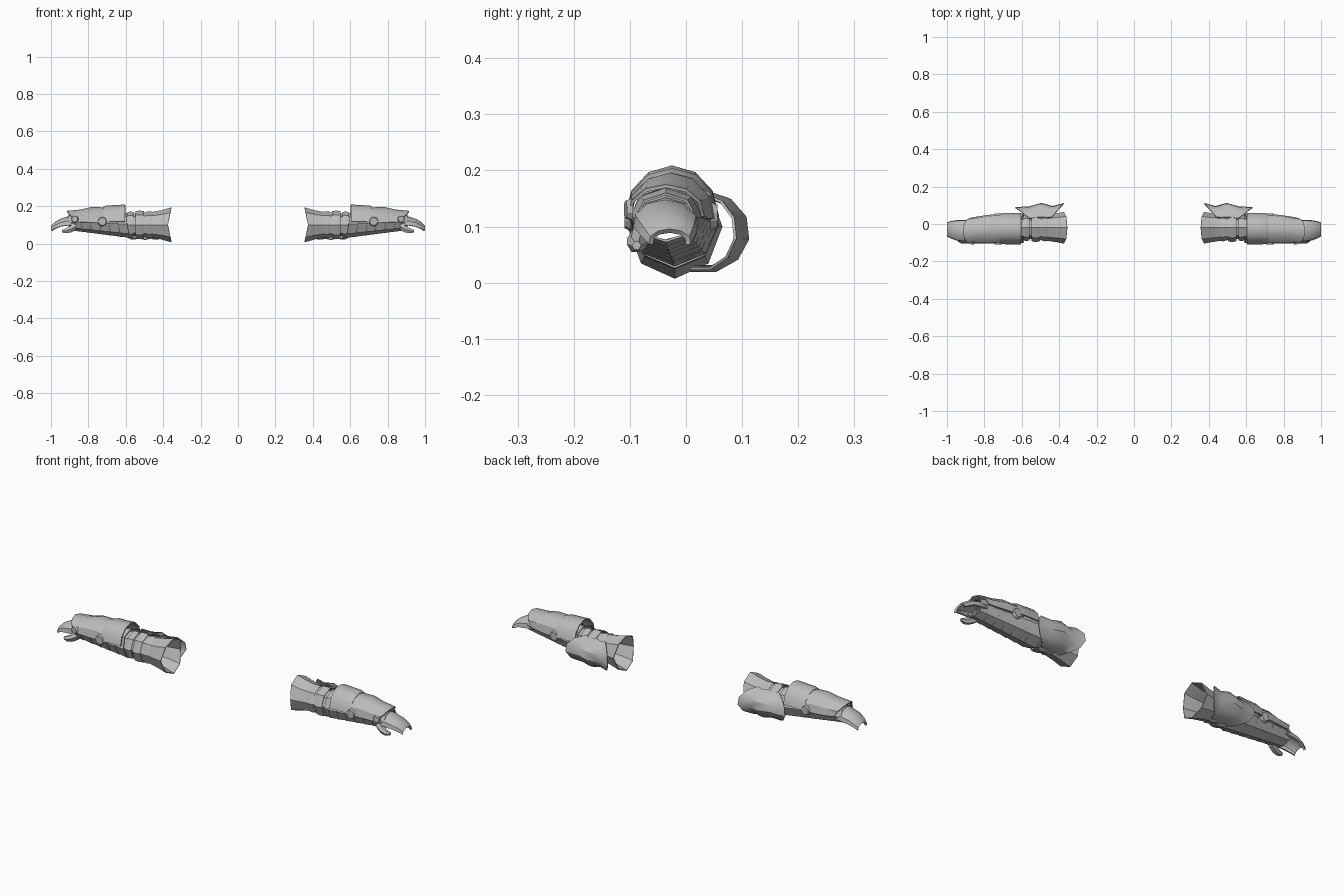
import bpy, bmesh, math
from mathutils import Vector

cube = bpy.data.objects.get("Cube")
if cube:
    bpy.data.objects.remove(cube)

steel = bpy.data.materials.new("grey steel")
steel.use_nodes = True
steel.diffuse_color = (0.5, 0.5, 0.5, 1)
steel.node_tree.nodes["Principled BSDF"].inputs["Base Color"].default_value = (0.5, 0.5, 0.5, 1)


def finish(name, bm, thick=0.0, angle=32):
    """Turn a bmesh into a shaded part with its mirrored twin."""
    me = bpy.data.meshes.new(name)
    bm.to_mesh(me)
    bm.free()
    me.materials.append(steel)
    ob = bpy.data.objects.new(name, me)
    bpy.context.collection.objects.link(ob)
    bpy.ops.object.select_all(action='DESELECT')
    ob.select_set(True)
    bpy.context.view_layer.objects.active = ob
    if thick:
        mod = ob.modifiers.new("thickness", 'SOLIDIFY')
        mod.thickness, mod.offset = thick, -1
        bpy.ops.object.modifier_apply(modifier=mod.name)
    bpy.ops.object.shade_smooth_by_angle(angle=math.radians(angle))
    mod = ob.modifiers.new("other arm", 'MIRROR')
    mod.use_mirror_merge = False
    return ob


def loft(name, rings, start=0, end=360, n=8, thick=0.004, shift=None):
    """Sheet through rings (x, centre y, centre z, radius y, radius z)."""
    closed = end - start == 360
    count = n if closed else n + 1
    bm = bmesh.new()
    rows = []
    for i, (x, cy, cz, ry, rz) in enumerate(rings):
        row = []
        for j in range(count):
            a = math.radians(start + (end - start) * j / n)
            px = x + (shift(i, x, a) if shift else 0)
            row.append(bm.verts.new((px, cy + ry * math.cos(a), cz + rz * math.sin(a))))
        rows.append(row)
    for r0, r1 in zip(rows, rows[1:]):
        for j in range(n):
            k = (j + 1) % count
            bm.faces.new((r0[j], r0[k], r1[k], r1[j]))
    return finish(name, bm, thick)


def tube(name, path, n=6):
    """Capped tube through (point, radius) pairs running along x."""
    bm = bmesh.new()
    rows = []
    for (x, y, z), r in path:
        rows.append([bm.verts.new((x, y + r * math.cos(2 * math.pi * j / n),
                                   z + r * math.sin(2 * math.pi * j / n))) for j in range(n)])
    for r0, r1 in zip(rows, rows[1:]):
        for j in range(n):
            k = (j + 1) % n
            bm.faces.new((r0[j], r0[k], r1[k], r1[j]))
    bm.faces.new(rows[0][::-1])
    bm.faces.new(rows[-1])
    bmesh.ops.recalc_face_normals(bm, faces=bm.faces)
    return finish(name, bm, 0, 50)


def disc(name, centre, normal, r, depth):
    bm = bmesh.new()
    bmesh.ops.create_cone(bm, cap_ends=True, segments=10, radius1=r, radius2=r * 0.8, depth=depth)
    quat = Vector(normal).to_track_quat('Z', 'Y')
    for v in bm.verts:
        v.co = quat @ v.co + Vector(centre)
    finish(name, bm)


# Flared upper arm cuff with a peaked open rim
loft("upper_arm_cuff", [(0.375, -0.02, 0.1, 0.085, 0.093), (0.41, -0.02, 0.1, 0.078, 0.078),
                        (0.46, -0.02, 0.1, 0.07, 0.069), (0.53, -0.02, 0.1, 0.064, 0.064)],
     shift=lambda i, x, a: -0.018 * abs(math.sin(a)) if i == 0 else 0)

# Elbow sleeve and its straps, narrower on the inner side of the joint
loft("elbow_sleeve", [(0.49, -0.02, 0.1, 0.062, 0.062), (0.56, -0.02, 0.1, 0.06, 0.06),
                      (0.63, -0.02, 0.1, 0.066, 0.064)])
for k, (x, w, r) in enumerate([(0.475, 0.03, 0.070), (0.525, 0.044, 0.074), (0.575, 0.034, 0.069)]):
    loft(f"elbow_strap_{k + 1}", [(x - w / 2, -0.02, 0.1, r - 0.002, r), (x, -0.02, 0.1, r + 0.003, r + 0.002),
                                  (x + w / 2, -0.02, 0.1, r - 0.002, r)])

# Fan shaped elbow guard, wide at the back and gathered above and below
loft("elbow_guard", [(-0.12, 0.03, 0.09, 0.083, 0.072), (-0.06, 0.03, 0.09, 0.067, 0.066),
                     (0.0, 0.03, 0.09, 0.084, 0.074), (0.065, 0.03, 0.09, 0.066, 0.066),
                     (0.14, 0.025, 0.09, 0.066, 0.070)],
     start=-105, end=85, n=6, thick=0.005,
     shift=lambda i, x, a: 0.495 - x * 0.6 * (1 - max(0, math.cos(a))))

# Overlapping lames under the forearm, each flaring toward the elbow
for k in range(6):
    x0, t = 0.592 + 0.05 * k, k / 5
    ry, rz = 0.080 - 0.015 * t, 0.073 - 0.02 * t
    cy, cz = -0.022 - 0.014 * t, 0.104 + 0.012 * t
    loft(f"forearm_lame_{k + 1}", [(x0, cy, cz, ry, rz), (x0 + 0.064, cy, cz, ry - 0.010, rz - 0.009)],
         shift=lambda i, x, a: 0.012 * math.sin(a) if i == 0 else 0)

# Large forearm plate with two overlapping sections and a pointed wrist end
loft("forearm_plate_rear", [(0.603, -0.025, 0.118, 0.084, 0.091), (0.66, -0.025, 0.118, 0.084, 0.087),
                            (0.70, -0.025, 0.118, 0.083, 0.086), (0.72, -0.026, 0.118, 0.081, 0.078)],
     start=0, end=180, n=6, thick=0.006)
loft("forearm_plate_front", [(0.69, -0.026, 0.120, 0.081, 0.072), (0.78, -0.028, 0.120, 0.077, 0.076),
                             (0.84, -0.032, 0.120, 0.072, 0.062), (0.875, -0.036, 0.123, 0.069, 0.052)],
     start=-5, end=185, n=6, thick=0.006,
     shift=lambda i, x, a: 0.04 * max(0, math.sin(a)) if i == 3 else 0)

# Round hinge bosses on both flanks of the plate
for side, y in (("front", -0.104), ("back", 0.05)):
    disc(f"hinge_boss_{side}", (0.725, y, 0.118), (0, -1 if side == "front" else 1, 0), 0.026, 0.012)
disc("wrist_boss", (0.872, -0.103, 0.13), (0.2, -1, 0), 0.02, 0.01)

# Wrist cuff, then the curved hand shell that droops to the fingertips
loft("wrist_cuff", [(0.85, -0.037, 0.113, 0.062, 0.047), (0.895, -0.037, 0.112, 0.058, 0.039)])
loft("hand_shell", [(0.875, -0.037, 0.108, 0.059, 0.043), (0.915, -0.036, 0.104, 0.059, 0.040),
                    (0.95, -0.034, 0.098, 0.055, 0.034), (0.98, -0.031, 0.086, 0.047, 0.029),
                    (0.999, -0.029, 0.073, 0.038, 0.023)],
     start=-10, end=190, n=6, thick=0.010)

# Thumb curving forward below the front edge of the hand
tube("thumb", [((0.865, -0.075, 0.092), 0.022), ((0.892, -0.084, 0.078), 0.021),
               ((0.92, -0.090, 0.068), 0.015), ((0.94, -0.088, 0.066), 0.008)])
